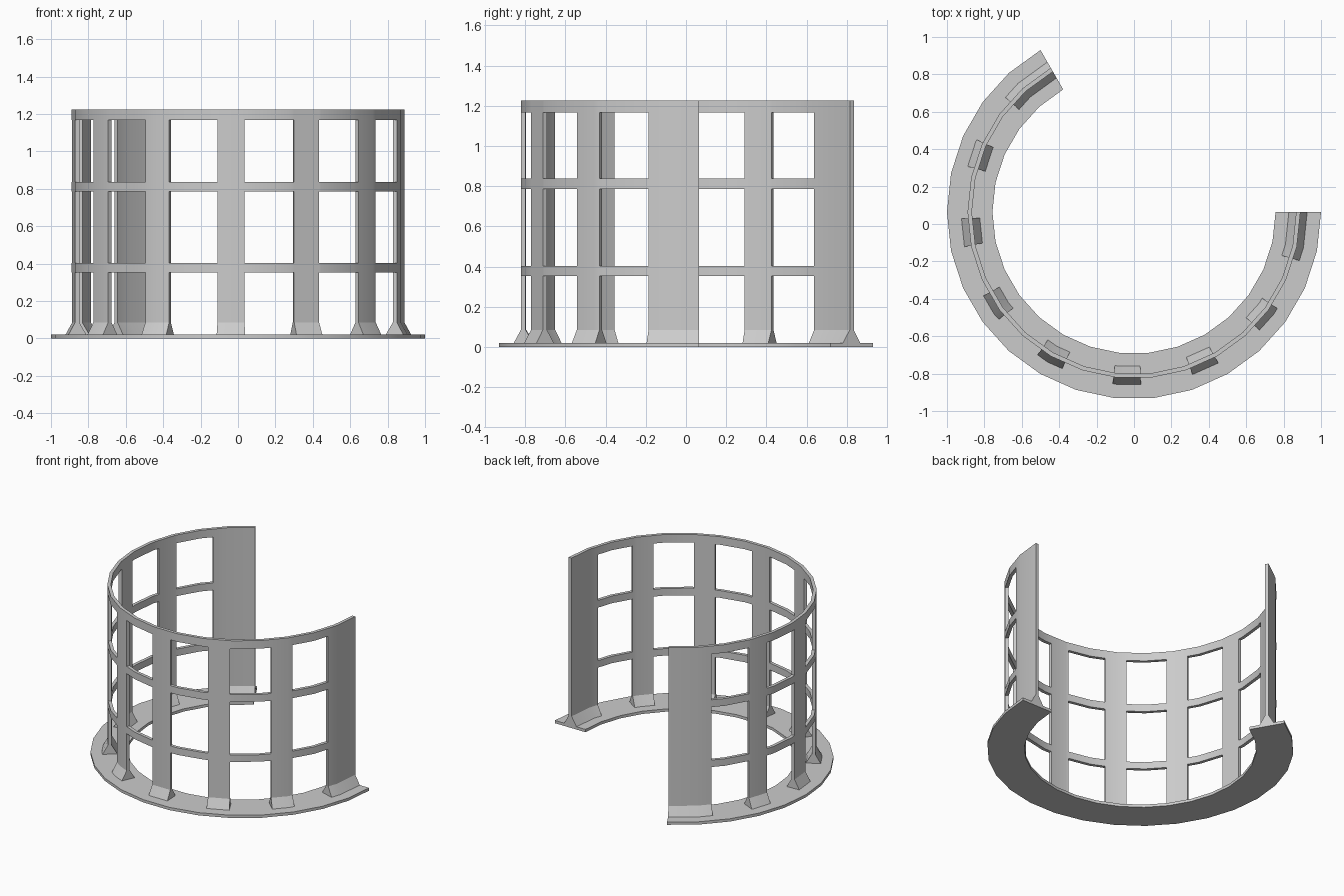
import bpy, bmesh, math

cube = bpy.data.objects.get("Cube")
if cube:
    bpy.data.objects.remove(cube, do_unlink=True)

CY = 0.064             # arc centre in y
STEP, END = 12, 240    # facet size and sweep, in degrees
R_IN, R_OUT = 0.867, 0.89
BASE_TOP, FOOT_TOP = 0.02, 0.085
LEVELS = [BASE_TOP, 0.353, 0.403, 0.785, 0.837, 1.167, 1.225]
OPEN_ROWS = {0, 2, 4}  # window rows between the bands

# Angular spans of the pillars: wide ends and seven slim ones
pillars = [(0, 16.4)]
pillars += [(33.9 + 26.9 * k, 43.3 + 26.9 * k) for k in range(7)]
pillars += [(221.7, END)]

grey = bpy.data.materials.new("plain grey")
grey.use_nodes = True
colour = (0.6, 0.6, 0.6, 1)
grey.diffuse_color = colour
grey.node_tree.nodes["Principled BSDF"].inputs["Base Color"].default_value = colour


def point(angle, r, z):
    """Point on the faceted arc, angle measured clockwise from +x."""
    half = STEP / 2
    r *= math.cos(math.radians(half)) / math.cos(math.radians(angle % STEP - half))
    a = math.radians(-angle)
    return (r * math.cos(a), CY + r * math.sin(a), z)


def stations(a0, a1):
    return [a0] + [a for a in range(0, END + 1, STEP) if a0 < a < a1] + [a1]


def finish(name, bm):
    bmesh.ops.remove_doubles(bm, verts=bm.verts, dist=1e-5)
    bmesh.ops.recalc_face_normals(bm, faces=bm.faces)
    mesh = bpy.data.meshes.new(name)
    bm.to_mesh(mesh)
    bm.free()
    mesh.materials.append(grey)
    obj = bpy.data.objects.new(name, mesh)
    bpy.context.collection.objects.link(obj)
    bpy.ops.object.select_all(action="DESELECT")
    obj.select_set(True)
    bpy.context.view_layer.objects.active = obj
    bpy.ops.object.shade_smooth_by_angle(angle=math.radians(30))
    return obj


def sweep(name, profile, a0, a1):
    """Sweep a closed (radius, height) profile along the arc."""
    bm = bmesh.new()
    rings = [[bm.verts.new(point(a, r, z)) for r, z in profile] for a in stations(a0, a1)]
    n = len(profile)
    for p, q in zip(rings, rings[1:]):
        for i in range(n):
            j = (i + 1) % n
            bm.faces.new((p[i], p[j], q[j], q[i]))
    bm.faces.new(rings[0])
    bm.faces.new(rings[-1])
    return finish(name, bm)


# Flat base ring
sweep("base_ring", [(0.757, 0), (1, 0), (1, BASE_TOP), (0.757, BASE_TOP)], 0, END)

# Curved wall: a grid of cells with the windows left out
angles = sorted(set(range(0, END + 1, STEP)) | {a for span in pillars for a in span})


def solid(i, k):
    if not (0 <= i < len(angles) - 1 and 0 <= k < len(LEVELS) - 1):
        return False
    mid = (angles[i] + angles[i + 1]) / 2
    return k not in OPEN_ROWS or any(a < mid < b for a, b in pillars)


bm = bmesh.new()


def quad(*corners):
    bm.faces.new([bm.verts.new(point(angles[i], r, LEVELS[k])) for i, k, r in corners])


for i in range(len(angles) - 1):
    for k in range(len(LEVELS) - 1):
        if not solid(i, k):
            continue
        for r in (R_IN, R_OUT):
            quad((i, k, r), (i + 1, k, r), (i + 1, k + 1, r), (i, k + 1, r))
        # Close the rims wherever the neighbouring cell is open
        for di, dk, p, q in ((-1, 0, (i, k), (i, k + 1)),
                             (1, 0, (i + 1, k), (i + 1, k + 1)),
                             (0, -1, (i, k), (i + 1, k)),
                             (0, 1, (i, k + 1), (i + 1, k + 1))):
            if not solid(i + di, k + dk):
                quad((*p, R_IN), (*q, R_IN), (*q, R_OUT), (*p, R_OUT))
finish("window_wall", bm)

# Sloped feet on both sides of every pillar
for n, (a0, a1) in enumerate(pillars, 1):
    for side, wall_r, toe_r in (("outer", R_OUT, 0.926), ("inner", R_IN, 0.828)):
        sweep(f"{side}_foot_{n}",
              [(wall_r, BASE_TOP), (toe_r, BASE_TOP), (wall_r, FOOT_TOP)], a0, a1)
